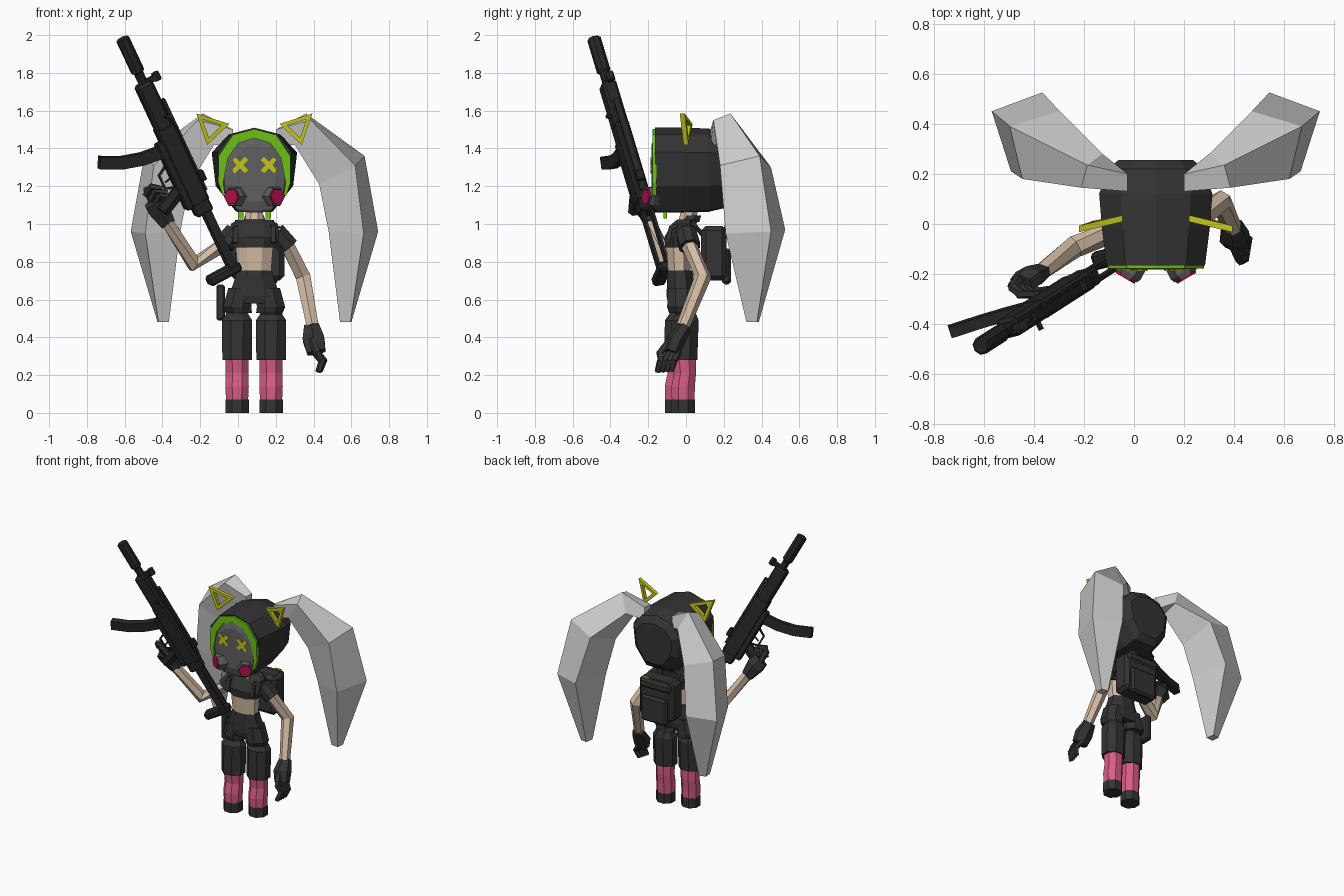
import bpy, bmesh
from math import pi, cos, sin
from mathutils import Vector, Matrix

if "Cube" in bpy.data.objects:
    bpy.data.objects.remove(bpy.data.objects["Cube"])

CX = 0.087  # the body's mid plane


def mat(name, r, g, b):
    m = bpy.data.materials.new(name)
    m.diffuse_color = (r, g, b, 1)
    m.use_nodes = True
    m.node_tree.nodes["Principled BSDF"].inputs["Base Color"].default_value = m.diffuse_color
    return m


DARK = mat("charcoal cloth", .033, .033, .033)
GUN = mat("gun black", .02, .02, .021)
HAIR = mat("pale hair", .62, .62, .62)
SKIN = mat("skin", .66, .51, .38)
PINK = mat("pink sock", .69, .11, .24)
RED = mat("crimson filter", .42, .005, .07)
GREEN = mat("lime green", .15, .53, .006)
YELLOW = mat("acid yellow", .55, .57, .01)
GREY = mat("mask grey", .115, .115, .115)


def finish(name, bm, m, M=None):
    bmesh.ops.recalc_face_normals(bm, faces=bm.faces)
    me = bpy.data.meshes.new(name)
    bm.to_mesh(me)
    bm.free()
    if M is not None:
        me.transform(M)
    me.materials.append(m)
    ob = bpy.data.objects.new(name, me)
    bpy.context.collection.objects.link(ob)
    return ob


def loft(name, rings, m, M=None):
    bm = bmesh.new()
    vs = [[bm.verts.new(p) for p in r] for r in rings]
    n = len(vs[0])
    for a, b in zip(vs, vs[1:]):
        for i in range(n):
            bm.faces.new((a[i], a[(i + 1) % n], b[(i + 1) % n], b[i]))
    bm.faces.new(vs[0][::-1])
    bm.faces.new(vs[-1])
    return finish(name, bm, m, M)


def zring(cx, cy, z, rx, ry, n=8):
    k = 1 / cos(pi / n)
    return [(cx + rx * k * cos(pi / n + i * 2 * pi / n), cy + ry * k * sin(pi / n + i * 2 * pi / n), z) for i in range(n)]


def tube(name, pts, radii, m, n=6, M=None, flat=1):
    pts = [Vector(p) for p in pts]
    rings = []
    for i, p in enumerate(pts):
        t = (pts[min(i + 1, len(pts) - 1)] - pts[max(i - 1, 0)]).normalized()
        u = t.cross(Vector((0, 1, 0) if abs(t.y) < .9 else (1, 0, 0))).normalized()
        v = t.cross(u)
        ring = []
        for j in range(n):
            a = (j + .5) * 2 * pi / n
            ring.append(p + u * radii[i] * cos(a) + v * radii[i] * flat * sin(a))
        rings.append(ring)
    return loft(name, rings, m, M)


def box(name, lo, hi, m, M=None, bevel=0):
    bm = bmesh.new()
    bmesh.ops.create_cube(bm, size=1)
    lo, hi = Vector(lo), Vector(hi)
    for v in bm.verts:
        v.co = Vector([(lo[k] + hi[k]) / 2 + v.co[k] * (hi[k] - lo[k]) for k in range(3)])
    if bevel:
        bmesh.ops.bevel(bm, geom=bm.edges[:], offset=bevel, segments=1, affect='EDGES')
    return finish(name, bm, m, M)


def sym(half):  # half profile from bottom centre to top centre, mirrored
    return half + [(-x, z) for x, z in half[::-1] if x > 0]


def yring(prof, y, s=1, zs=1, zc=1.28, dz=0):
    return [(CX + x * s, y, zc + (z - zc) * zs + dz) for x, z in prof]


# hood
hood = sym([(0, 1.06), (.10, 1.065), (.205, 1.2), (.226, 1.38), (.14, 1.475), (0, 1.51)])
loft("hood", [yring(hood, -.165, .87), yring(hood, -.02, .95), yring(hood, .12, 1, .98),
              yring(hood, .22, .85, .87), yring(hood, .255, .66, .66)], DARK)

# green rim as an arch of quads around the mask
outer = [(.168, 1.15), (.192, 1.22), (.19, 1.36), (.115, 1.472), (0, 1.503)]
inner = [(.155, 1.15), (.165, 1.22), (.14, 1.35), (.085, 1.428), (0, 1.455)]
both = lambda h: h + [(-x, z) for x, z in h[-2::-1]]
rings = []
for (a, b), (c, d) in zip(both(outer), both(inner)):
    rings.append([(CX + a, -.155, b), (CX + a, -.178, b), (CX + c, -.178, d), (CX + c, -.155, d)])
loft("hood_green_rim", rings, GREEN)

# mask face
face = sym([(0, 1.07), (.09, 1.08), (.15, 1.17), (.16, 1.25), (.142, 1.35), (.087, 1.43), (0, 1.458)])
loft("mask", [yring(face, -.15), yring(face, -.168), yring(face, -.182, .72, .78)], GREY)

for side, s in (("left", -1), ("right", 1)):
    # crossed eyes
    for k in (-1, 1):
        M = Matrix.Translation((CX + s * .077, -.184, 1.312)) @ Matrix.Rotation(k * pi / 4, 4, 'Y')
        box(side + "_eye_bar", (-.05, -.004, -.012), (.05, .004, .012), YELLOW, M)
    # mask filters
    p, d = Vector((CX + s * .085, -.15, 1.145)), Vector((s * .5, -.85, 0))
    tube(side + "_filter_housing", [p, p + d * .05, p + d * .068], [.055, .058, .05], GREY)
    tube(side + "_filter", [p + d * .06, p + d * .078], [.046, .044], RED)
    # chin straps
    box(side + "_chin_strap", (CX + s * .073 - .014, -.12, 1.03), (CX + s * .073 + .014, -.1, 1.075), GREEN)
    # triangle ears: outer triangle with an open middle
    tri = [Vector((.307, -.02, 1.585)), Vector((.133, .022, 1.53)), Vector((.25, .0, 1.418))]
    c = sum(tri, Vector()) / 3
    bm = bmesh.new()
    loops = []
    for f, dy in ((1, -.013), (1, .013), (.58, .013), (.58, -.013)):
        loops.append([bm.verts.new((CX + s * q.x, q.y + dy, q.z)) for q in (c + (t - c) * f for t in tri)])
    for i in range(4):
        a, b = loops[i], loops[(i + 1) % 4]
        for j in range(3):
            bm.faces.new((a[j], a[(j + 1) % 3], b[(j + 1) % 3], b[j]))
    finish(side + "_ear", bm, YELLOW)
    # hair tails, four-sided
    tail = [[(.20, .13, 1.50), (.20, .20, 1.50), (.20, .20, 1.41), (.20, .13, 1.41)],
            [(.385, .145, 1.55), (.36, .235, 1.585), (.30, .28, 1.46), (.30, .16, 1.42)],
            [(.62, .18, 1.31), (.67, .39, 1.36), (.47, .45, 1.30), (.43, .21, 1.21)],
            [(.665, .21, .95), (.742, .45, .96), (.54, .525, .97), (.48, .25, .96)],
            [(.595, .32, .48), (.60, .375, .48), (.55, .385, .48), (.54, .325, .48)]]
    loft(side + "_hair_tail", [[(CX + s * (x - CX), y, z) for x, y, z in r] for r in tail], HAIR)

# neck and torso
loft("neck", [zring(CX, .0, .99, .05, .045), zring(CX, .02, 1.08, .045, .045)], SKIN)
loft("midriff", [zring(CX, -.035, .74, .088, .06), zring(CX, -.04, .9, .1, .065)], SKIN)
loft("crop_top", [zring(CX, -.035, .875, .112, .075), zring(CX, -.035, .93, .128, .08),
                  zring(CX, -.01, 1.0, .125, .065), zring(CX, .01, 1.025, .085, .055)], DARK)
loft("collar", [zring(CX, .015, 1.01, .06, .055), zring(CX, .03, 1.045, .05, .05)], DARK)
loft("shorts_waist", [zring(CX, -.03, .755, .092, .066), zring(CX, -.03, .72, .1, .07),
                      zring(CX, -.025, .62, .135, .078), zring(CX, -.025, .58, .12, .07)], DARK)

# legs
for side, x, y in (("left", -.005, -.045), ("right", .175, -.01)):
    loft(side + "_shorts_leg", [zring(x + (CX - x) * .2, -.025, .66, .065, .07), zring(x, -.025, .56, .075, .075),
                                zring(x + (CX - x) * .1, -.02, .53, .07, .07)], DARK)
    loft(side + "_thigh", [zring(x, y, .28, .078, .07), zring(x, y + .005, .49, .08, .072),
                           zring(x, y + .01, .52, .06, .055), zring(x, -.02, .56, .055, .05)], DARK)
    loft(side + "_sock", [zring(x, y - .005, .06, .058, .06), zring(x, y - .005, .14, .062, .062),
                          zring(x, y + .005, .21, .06, .058), zring(x, y, .285, .062, .062)], PINK)
    loft(side + "_boot", [zring(x, y - .005, 0, .062, .062), zring(x, y - .005, .07, .062, .062)], DARK)

# backpack and side pouch
box("backpack", (-.035, .08, .7), (.245, .215, .99), DARK, None, .025)
box("backpack_pocket", (.0, .19, .68), (.21, .238, .87), DARK, None, .015)
box("backpack_lid", (-.02, .1, .92), (.23, .228, .985), DARK, None, .015)
box("backpack_tag", (.16, .2, .988), (.21, .215, .994), YELLOW)
for s in (-1, 1):
    tube("backpack_strap", [(CX + s * .09, .1, .93), (CX + s * .09, .03, 1.01), (CX + s * .1, -.08, .98),
                            (CX + s * .1, -.1, .9)], [.018] * 4, DARK, 4)
box("hip_pouch", (-.115, -.04, .49), (-.07, .05, .68), DARK, None, .01)

# arms: sleeve, bent skin arm
arms = {"right": [(.2, .0, .96), (.265, .02, .88), (.345, .09, .72), (.395, -.015, .46)],
        "left": [(-.02, -.01, .96), (-.075, -.03, .89), (-.235, -.09, .79), (-.375, -.195, 1.01)]}
for side, (a, b, c, d) in arms.items():
    tube(side + "_sleeve", [a, b], [.055, .06], DARK, 8)
    tube(side + "_arm", [a, b, c, d], [.035, .042, .045, .036], SKIN, 6)


def glove(side, wrist, palm, knuckle, mid, tip, across):
    tube(side + "_glove_palm", [wrist, palm, knuckle], [.045, .066, .056], DARK, 6, None, .75)
    for i in range(4):
        o = Vector(across) * (i - 1.5)
        tube(side + "_finger", [Vector(p) + o for p in (knuckle, mid, tip)], [.019, .02, .016], DARK, 5)
    w, k = Vector(palm), Vector(mid)
    o = Vector(across) * -2.2
    tube(side + "_thumb", [w + o * .6, w.lerp(k, .6) + o * 1.1, k + o * .6], [.022, .022, .016], DARK, 5)


glove("right", (.39, 0, .46), (.40, -.05, .39), (.415, -.075, .32), (.45, -.1, .275), (.43, -.115, .22),
      (.004, .024, .002))
glove("left", (-.37, -.19, 1.0), (-.42, -.215, 1.08), (-.45, -.24, 1.12), (-.42, -.28, 1.165), (-.36, -.28, 1.155),
      (.026, 0, -.022))

# rifle in its own frame: X to the muzzle, Z up from the rail
X = Vector((-.409, -.263, .874)).normalized()
Z = Vector((.86, .21, .465))
Z = (Z - X * Z.dot(X)).normalized()
Y = Z.cross(X)
G = Matrix((X, Y, Z)).transposed().to_4x4()
G.translation = (-.04, -.12, .76)

tube("suppressor", [(1.19, 0, 0), (1.2, 0, 0), (1.395, 0, 0), (1.4, 0, 0)], [.028, .037, .037, .03], GUN, 8, G)
tube("barrel", [(.95, 0, 0), (1.2, 0, 0)], [.026, .026], GUN, 8, G)
box("handguard", (.85, -.04, -.05), (1.13, .04, .045), GUN, G, .014)
box("receiver", (.4, -.038, -.055), (.88, .038, .055), GUN, G, .012)
box("lower_receiver", (.4, -.034, -.085), (.8, .034, -.04), GUN, G, .008)
box("top_rail", (.45, -.016, .05), (1.0, .016, .068), GUN, G)
box("rear_sight", (.5, -.022, .06), (.56, .022, .09), GUN, G, .006)
box("front_sight", (1.11, -.012, .0), (1.14, .012, .085), GUN, G)
tube("front_sight_hood", [(1.105, 0, .08), (1.15, 0, .08)], [.022, .022], GUN, 6, G)
tube("charging_handle", [(.92, 0, .02), (.92, .07, .03)], [.012, .012], GUN, 5, G)
tube("magazine", [(.745, 0, -.05), (.765, 0, -.18), (.8, 0, -.29), (.86, 0, -.4)], [.047] * 4, GUN, 4, G, .7)
tube("pistol_grip", [(.52, 0, -.06), (.455, 0, -.2)], [.04, .038], GUN, 6, G, .7)
tube("trigger_guard", [(.54, 0, -.08), (.56, 0, -.135), (.64, 0, -.135), (.67, 0, -.08)], [.009] * 4, GUN, 4, G)
tube("trigger", [(.6, 0, -.08), (.59, 0, -.12)], [.007, .006], GUN, 4, G)
for s in (-1, 1):
    box("stock_bar", (.0, s * .026 - .007, -.01), (.42, s * .026 + .007, .035), GUN, G)
box("stock_hinge", (.34, -.036, -.05), (.42, .036, .05), GUN, G, .01)
box("butt_pad", (-.03, -.035, -.14), (.025, .035, .055), GUN, G, .012)
